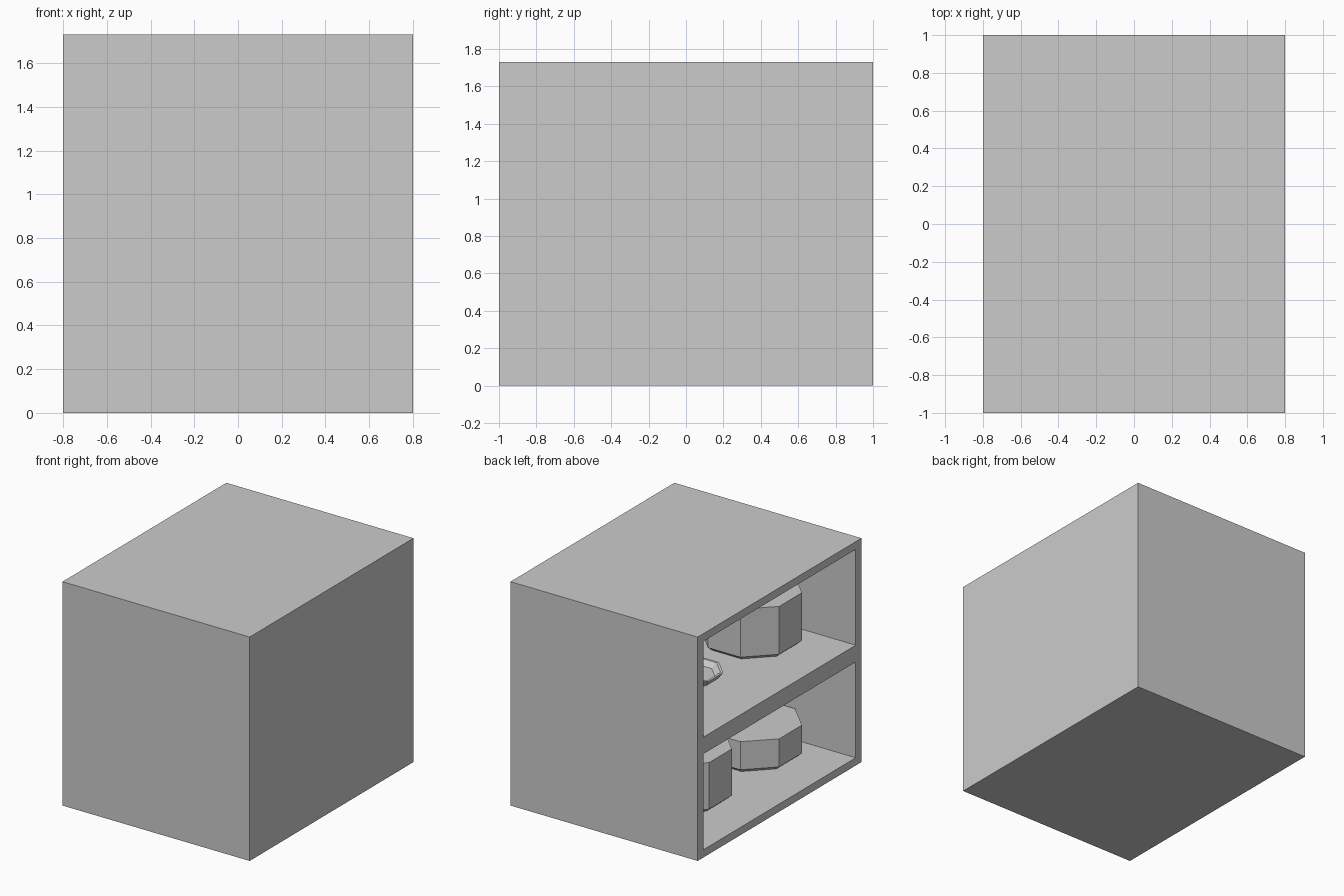
import bpy
import bmesh
from math import pi, cos, sin

cube = bpy.data.objects.get("Cube")
if cube:
    bpy.data.objects.remove(cube, do_unlink=True)

grey = bpy.data.materials.new("plain_grey")
grey.use_nodes = True
GREY = (0.6, 0.6, 0.6, 1)
grey.diffuse_color = GREY
grey.node_tree.nodes["Principled BSDF"].inputs["Base Color"].default_value = GREY


def add_object(name, bm):
    bmesh.ops.recalc_face_normals(bm, faces=bm.faces)
    mesh = bpy.data.meshes.new(name)
    bm.to_mesh(mesh)
    bm.free()
    mesh.materials.append(grey)
    obj = bpy.data.objects.new(name, mesh)
    bpy.context.collection.objects.link(obj)
    return obj


def box(name, low, high):
    bm = bmesh.new()
    bmesh.ops.create_cube(bm, size=1)
    for v in bm.verts:
        v.co = [h if c > 0 else l for c, l, h in zip(v.co, low, high)]
    return add_object(name, bm)


def octagon_stack(name, x, y, z, profile):
    """Eight-sided vessel from (radius, height) rings, capped at both ends."""
    bm = bmesh.new()
    rings = []
    for r, h in profile:
        angles = [(i + 0.5) * pi / 4 for i in range(8)]
        rings.append([bm.verts.new((x + r * cos(a), y + r * sin(a), z + h)) for a in angles])
    for a, b in zip(rings, rings[1:]):
        for i in range(8):
            j = (i + 1) % 8
            bm.faces.new((a[i], a[j], b[j], b[i]))
    bm.faces.new(rings[0])
    bm.faces.new(rings[-1])
    return add_object(name, bm)


def pot(name, x, y, z, height):
    return octagon_stack(name, x, y, z, [(0.325, 0), (0.362, 0.03), (0.362, height)])


# Cabinet shell: a block with two compartments cut through its right side
W, D, H = 0.8, 1.0, 1.73
cabinet = box("cabinet", (-W, -D, 0), (W, D, H))
LOWER, UPPER = 0.06, 0.93
for label, floor in (("lower", LOWER), ("upper", UPPER)):
    cutter = box(label + "_cutter", (-W - 0.1, -0.93, floor), (W - 0.06, 0.93, floor + 0.74))
    cutter.hide_render = True
    cutter.hide_viewport = True
    cut = cabinet.modifiers.new(label + "_compartment", "BOOLEAN")
    cut.operation = "DIFFERENCE"
    cut.solver = "EXACT"
    cut.object = cutter

# Vessels on the shelves
pot("upper_pot", -0.15, -0.585, UPPER, 0.4)
pot("lower_shallow_pot", -0.15, -0.585, LOWER, 0.247)
pot("lower_tall_pot", -0.15, 0.27, LOWER, 0.39)
octagon_stack("upper_dish", -0.15, 0.15, UPPER,
              [(0.19, 0), (0.23, 0.05), (0.21, 0.05), (0.17, 0.015)])
